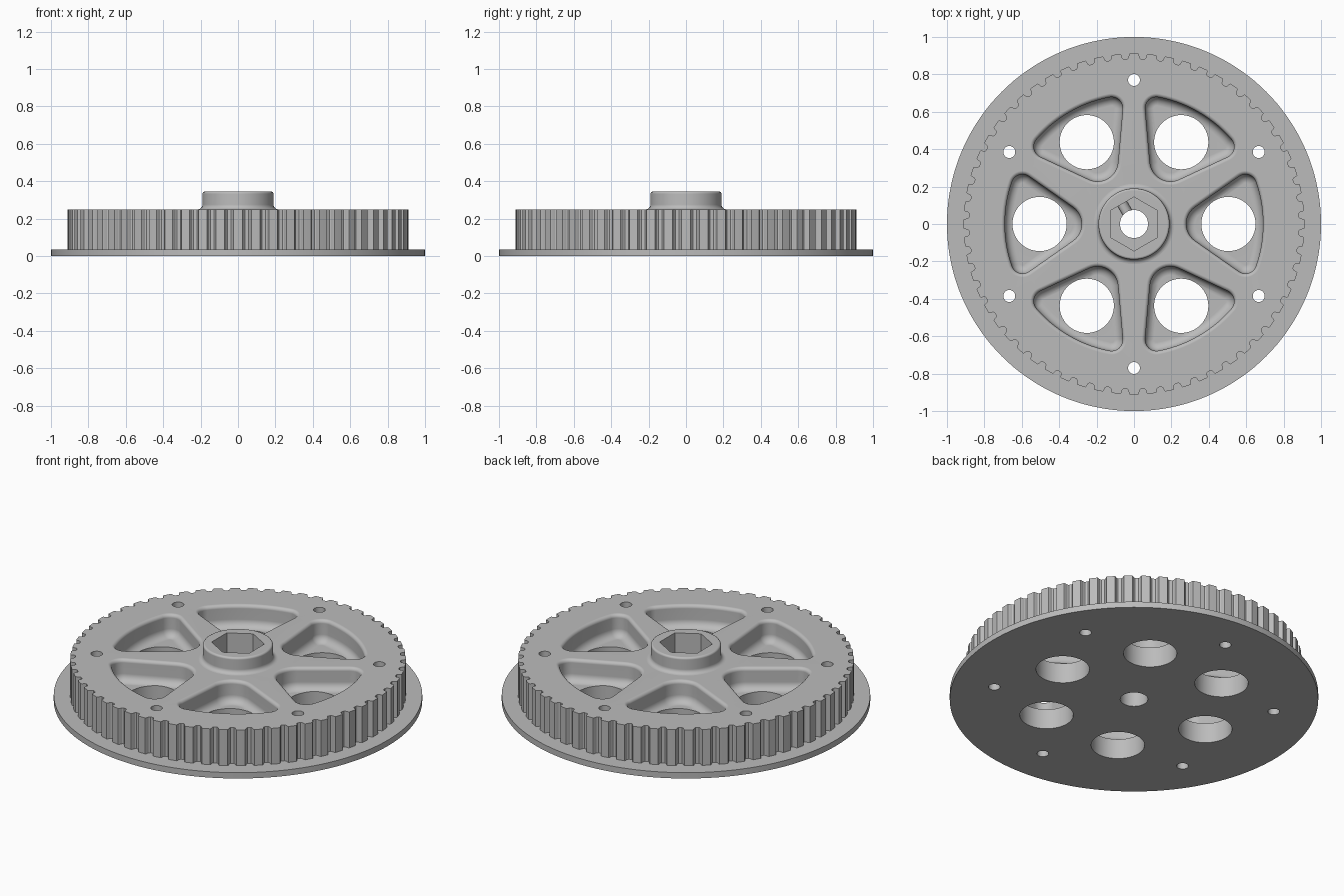
import bpy, bmesh
from math import sin, cos, pi, acos, atan2, hypot, radians

if "Cube" in bpy.data.objects:
    bpy.data.objects.remove(bpy.data.objects["Cube"])

grey = bpy.data.materials.new("plain grey")
grey.use_nodes = True
GREY = (0.5, 0.5, 0.5, 1)
grey.diffuse_color = GREY
grey.node_tree.nodes["Principled BSDF"].inputs["Base Color"].default_value = GREY

FLANGE_TOP, RIM_TOP, HUB_TOP, FLOOR = 0.035, 0.25, 0.345, 0.12


def loft(name, rings):
    """Solid skinned through matching rings, with capped ends."""
    bm = bmesh.new()
    rows = [[bm.verts.new(p) for p in ring] for ring in rings]
    n = len(rows[0])
    for low, high in zip(rows, rows[1:]):
        for i in range(n):
            j = (i + 1) % n
            bm.faces.new((low[i], low[j], high[j], high[i]))
    bm.faces.new(rows[0][::-1])
    bm.faces.new(rows[-1])
    bmesh.ops.recalc_face_normals(bm, faces=bm.faces)
    mesh = bpy.data.meshes.new(name)
    bm.to_mesh(mesh)
    bm.free()
    mesh.materials.append(grey)
    obj = bpy.data.objects.new(name, mesh)
    bpy.context.collection.objects.link(obj)
    return obj


def circle(r, z, n, x=0, y=0, start=0):
    return [(x + r * cos(start + 2 * pi * i / n), y + r * sin(start + 2 * pi * i / n), z)
            for i in range(n)]


def rod(name, r, z0, z1, n, x=0, y=0, start=0):
    return loft(name, [circle(r, z, n, x, y, start) for z in (z0, z1)])


def arc(cx, cy, r, a, b, n):
    return [(cx + r * cos(a + (b - a) * i / n), cy + r * sin(a + (b - a) * i / n))
            for i in range(n + 1)]


def pocket_outline(inset, z, turn):
    """Rounded triangle between two spokes, shrunk by inset."""
    outer, rc, ri, cx = 0.71, 0.08, 0.13, 0.39
    a = radians(19)
    px, py = (outer - rc) * cos(a), (outer - rc) * sin(a)
    side = atan2(py, px - cx) + acos((ri - rc) / hypot(px - cx, py))
    pts = arc(0, 0, outer - inset, -a, a, 14)[1:-1]
    pts += arc(px, py, rc - inset, a, side, 10)
    pts += arc(cx, 0, ri - inset, side, 2 * pi - side, 12)
    pts += arc(px, -py, rc - inset, 2 * pi - side, 2 * pi - a, 10)
    return [(x * cos(turn) - y * sin(turn), x * sin(turn) + y * cos(turn), z) for x, y in pts]


def pocket(turn):
    """Pocket cutter: filleted floor, straight wall, rounded upper lip."""
    fillet, lip, steps = 0.045, 0.02, 5
    rings = []
    for i in range(steps + 1):
        t = i / steps * pi / 2
        rings.append((lip + fillet * (1 - sin(t)), FLOOR + fillet * (1 - cos(t))))
    for i in range(steps + 1):
        t = i / steps * pi / 2
        rings.append((lip * cos(t), RIM_TOP - lip + lip * sin(t))
                     if i == 0 else (lip * cos(t), RIM_TOP - lip * (1 - sin(t))))
    # lip curves away from the wall towards the flat top
    rings = rings[:steps + 1] + [
        (lip * (cos(pi / 2 * i / steps)), RIM_TOP - lip + lip * sin(pi / 2 * i / steps))
        for i in range(steps + 1)]
    rings.append((0, RIM_TOP + 0.05))
    return loft("pocket_cutter", [pocket_outline(d, z, turn) for d, z in rings])


# Flange disc
flange = rod("flange", 1, 0, FLANGE_TOP, 144)

# Toothed wheel
TEETH, TIP, ROOT = 60, 0.911, 0.883
tooth = [(-0.28, TIP - 0.005), (-0.24, TIP), (0, TIP), (0.24, TIP), (0.28, TIP - 0.005),
         (0.33, ROOT + 0.006), (0.4, ROOT), (0.6, ROOT), (0.67, ROOT + 0.006)]
wheel = loft("toothed_wheel", [
    [(r * cos((k + u) * 2 * pi / TEETH), r * sin((k + u) * 2 * pi / TEETH), z)
     for k in range(TEETH) for u, r in tooth] for z in (FLANGE_TOP, RIM_TOP)])

# Hub with a flared foot and softened top edge
HUB_R, FOOT, SOFT = 0.19, 0.025, 0.012
profile = [(HUB_R + FOOT * (1 - sin(t)), RIM_TOP + FOOT * (1 - cos(t)))
           for t in [i * pi / 12 for i in range(7)]]
profile += [(HUB_R - SOFT * (1 - cos(t)), HUB_TOP - SOFT * (1 - sin(t)))
            for t in [i * pi / 8 for i in range(5)]]
hub = loft("hub", [circle(r, z, 72) for r, z in profile])

# Cutters: bore, hexagonal socket, lightening holes, bolt holes, pockets
bore = rod("bore_cutter", 0.075, -0.1, 0.5, 40)
socket = rod("socket_cutter", 0.144, FLOOR, 0.5, 6, start=pi / 2)
holes, pockets = [], []
for k in range(6):
    a = k * pi / 3
    holes.append(rod("hole_cutter", 0.145, -0.1, 0.5, 56, 0.505 * cos(a), 0.505 * sin(a)))
    b = a + pi / 6
    holes.append(rod("bolt_cutter", 0.032, -0.1, 0.5, 24, 0.77 * cos(b), 0.77 * sin(b)))
    pockets.append(pocket(a))

# Rounded groove in the socket floor, from the bore to one flat
groove = rod("groove_cutter", 0.028, 0.05, 0.125, 20)
groove.rotation_euler = (0, pi / 2, 2 * pi / 3)
groove.location.z = FLOOR


def cut(obj, cutters):
    for c in cutters:
        m = obj.modifiers.new("cut", 'BOOLEAN')
        m.operation, m.solver, m.object = 'DIFFERENCE', 'EXACT', c
    bpy.context.view_layer.update()
    graph = bpy.context.evaluated_depsgraph_get()
    mesh = bpy.data.meshes.new_from_object(obj.evaluated_get(graph))
    obj.modifiers.clear()
    obj.data = mesh


cut(flange, [bore] + holes)
cut(wheel, pockets + holes + [bore, socket, groove])
cut(hub, [socket])
for c in [bore, socket, groove] + holes + pockets:
    bpy.data.objects.remove(c)

# Smooth curves, sharp corners, flat-looking planes
for obj in (flange, wheel, hub):
    bpy.ops.object.select_all(action='DESELECT')
    obj.select_set(True)
    bpy.context.view_layer.objects.active = obj
    bpy.ops.object.shade_smooth_by_angle(angle=radians(28))
    w = obj.modifiers.new("flat planes", 'WEIGHTED_NORMAL')
    w.keep_sharp = True
